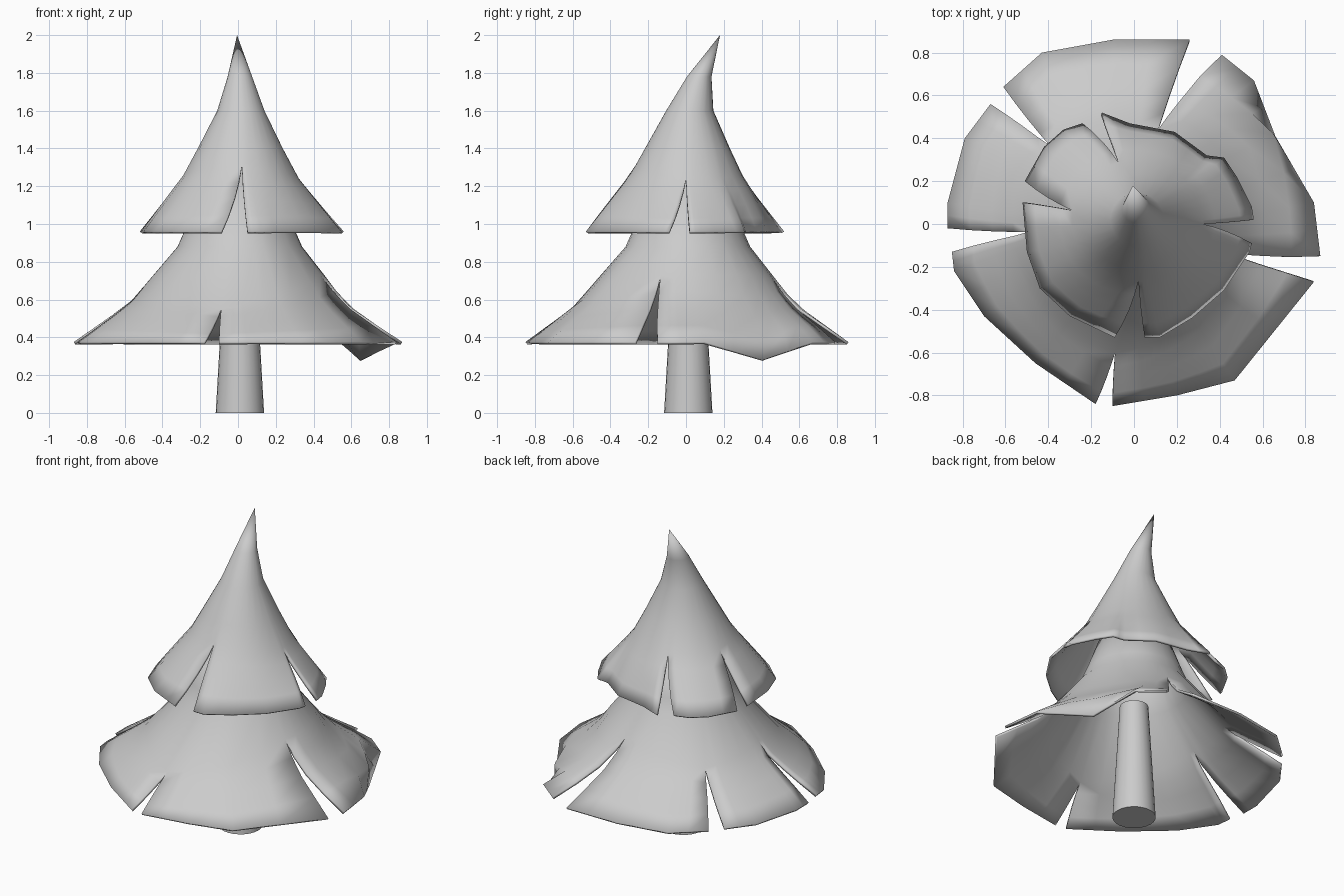
import bpy, bmesh
from math import atan2, hypot, cos, sin, pi, radians

if "Cube" in bpy.data.objects:
    bpy.data.objects.remove(bpy.data.objects["Cube"])


def sample(profile, z):
    """Radius and centre of a tier at height z; profile rows are (z, r, cx, cy)."""
    for a, b in zip(profile, profile[1:]):
        if z <= b[0] or b is profile[-1]:
            t = max(0, min(1, (z - a[0]) / (b[0] - a[0])))
            return [a[k] + (b[k] - a[k]) * t for k in (1, 2, 3)]


def near(a, ref):
    """Unwrap angle a to be closest to ref."""
    while a - ref > pi:
        a -= 2 * pi
    while a - ref < -pi:
        a += 2 * pi
    return a


def finish(obj, angle):
    bpy.ops.object.select_all(action='DESELECT')
    obj.select_set(True)
    bpy.context.view_layer.objects.active = obj
    bpy.ops.object.shade_smooth_by_angle(angle=radians(angle))


def tier(name, profile, upper, rim, notches, flaps, thickness):
    """Foliage skirt: flaps run counter-clockwise, flap i lies between notch i and i+1."""
    bm = bmesh.new()
    n = len(flaps)
    for i, flap in enumerate(flaps):
        pts = []
        for a, b in zip(flap, flap[1:]):
            za, zb = (a + (rim,))[2], (b + (rim,))[2]
            for s in (0, 0.5):
                pts.append((a[0] + (b[0] - a[0]) * s, a[1] + (b[1] - a[1]) * s, za + (zb - za) * s))
        pts.append((flap[-1] + (rim,))[:3])
        outer = [atan2(pts[0][1], pts[0][0])]
        for p in pts[1:]:
            outer.append(near(atan2(p[1], p[0]), outer[-1]))
        n0, n1 = notches[i], notches[(i + 1) % n]
        a0 = near(atan2(n0[1], n0[0]), outer[0])
        a1 = near(atan2(n1[1], n1[0]), outer[-1])
        cols = []
        for p, ao in zip(pts, outer):
            f = (ao - outer[0]) / (outer[-1] - outer[0])
            top_z, top_a = n0[2] + (n1[2] - n0[2]) * f, a0 + (a1 - a0) * f
            r, cx, cy = sample(profile, p[2])
            swell = hypot(p[0] - cx, p[1] - cy) / r
            col = [bm.verts.new(p)]
            for t in (0.25, 0.5, 0.75, 1):
                z, a = p[2] + (top_z - p[2]) * t, ao + (top_a - ao) * t
                r, cx, cy = sample(profile, z)
                r *= swell + (1 - swell) * t
                col.append(bm.verts.new((cx + r * cos(a), cy + r * sin(a), z)))
            for z in upper:
                r, cx, cy = sample(profile, z)
                col.append(bm.verts.new((cx + r * cos(top_a), cy + r * sin(top_a), z)))
            cols.append(col)
        for c, d in zip(cols, cols[1:]):
            for k in range(len(c) - 1):
                bm.faces.new((c[k], d[k], d[k + 1], c[k + 1]))
    bmesh.ops.remove_doubles(bm, verts=bm.verts, dist=0.0015)
    me = bpy.data.meshes.new(name)
    bm.to_mesh(me)
    bm.free()
    obj = bpy.data.objects.new(name, me)
    bpy.context.collection.objects.link(obj)
    finish(obj, 40)
    mod = obj.modifiers.new("thickness", 'SOLIDIFY')
    mod.thickness, mod.offset = thickness, -1
    return obj


# Trunk
bpy.ops.mesh.primitive_cone_add(vertices=24, radius1=0.128, radius2=0.085,
                                depth=0.75, location=(0.01, 0.012, 0.375))
trunk = bpy.context.object
trunk.name = "trunk"
finish(trunk, 40)

# Lower foliage skirt, five flaps
tier("lower_foliage",
     [(0.375, 0.86, 0, 0), (0.58, 0.575, 0, 0), (0.88, 0.33, 0.01, 0.01),
      (0.96, 0.295, 0.01, 0.01), (1.3, 0.17, 0.01, 0.01)],
     (0.88, 0.96, 1.3), 0.375,
     [(-0.49, -0.04, 0.67), (-0.09, -0.61, 0.555), (0.43, -0.14, 0.73),
      (0.11, 0.44, 0.73), (-0.40, 0.37, 0.62)],
     [[(-0.85, -0.13), (-0.84, -0.22), (-0.70, -0.43), (-0.46, -0.65), (-0.18, -0.84)],
      [(-0.10, -0.85), (0.20, -0.80), (0.47, -0.73), (0.84, -0.27)],
      [(0.87, -0.15), (0.84, 0.10), (0.66, 0.41, 0.28), (0.56, 0.67), (0.41, 0.79)],
      [(0.26, 0.86), (-0.10, 0.86), (-0.43, 0.80), (-0.61, 0.64)],
      [(-0.67, 0.56), (-0.79, 0.40), (-0.87, 0.10), (-0.87, -0.02)]],
     0.015)

# Upper foliage skirt, four flaps, with the tip bent backwards
tier("upper_foliage",
     [(0.96, 0.53, 0, 0), (1.27, 0.29, 0.01, 0), (1.6, 0.125, 0.015, 0.02),
      (1.78, 0.065, 0.01, 0.07), (2.0, 0, -0.005, 0.18)],
     (1.4, 1.6, 1.78, 2.0), 0.96,
     [(-0.28, 0.06, 1.25), (0.01, -0.27, 1.31), (0.31, 0.0, 1.24), (-0.08, 0.28, 1.26)],
     [[(-0.52, 0.10), (-0.50, -0.13), (-0.44, -0.30), (-0.30, -0.43), (-0.09, -0.53)],
      [(0.05, -0.53), (0.12, -0.53), (0.27, -0.44), (0.42, -0.31), (0.54, -0.13), (0.55, -0.09)],
      [(0.56, 0.02), (0.55, 0.08), (0.48, 0.22), (0.42, 0.31), (0.34, 0.32),
       (0.19, 0.43), (-0.02, 0.47), (-0.15, 0.52)],
      [(-0.24, 0.47), (-0.33, 0.44), (-0.42, 0.36), (-0.51, 0.20)]],
     0.015)
